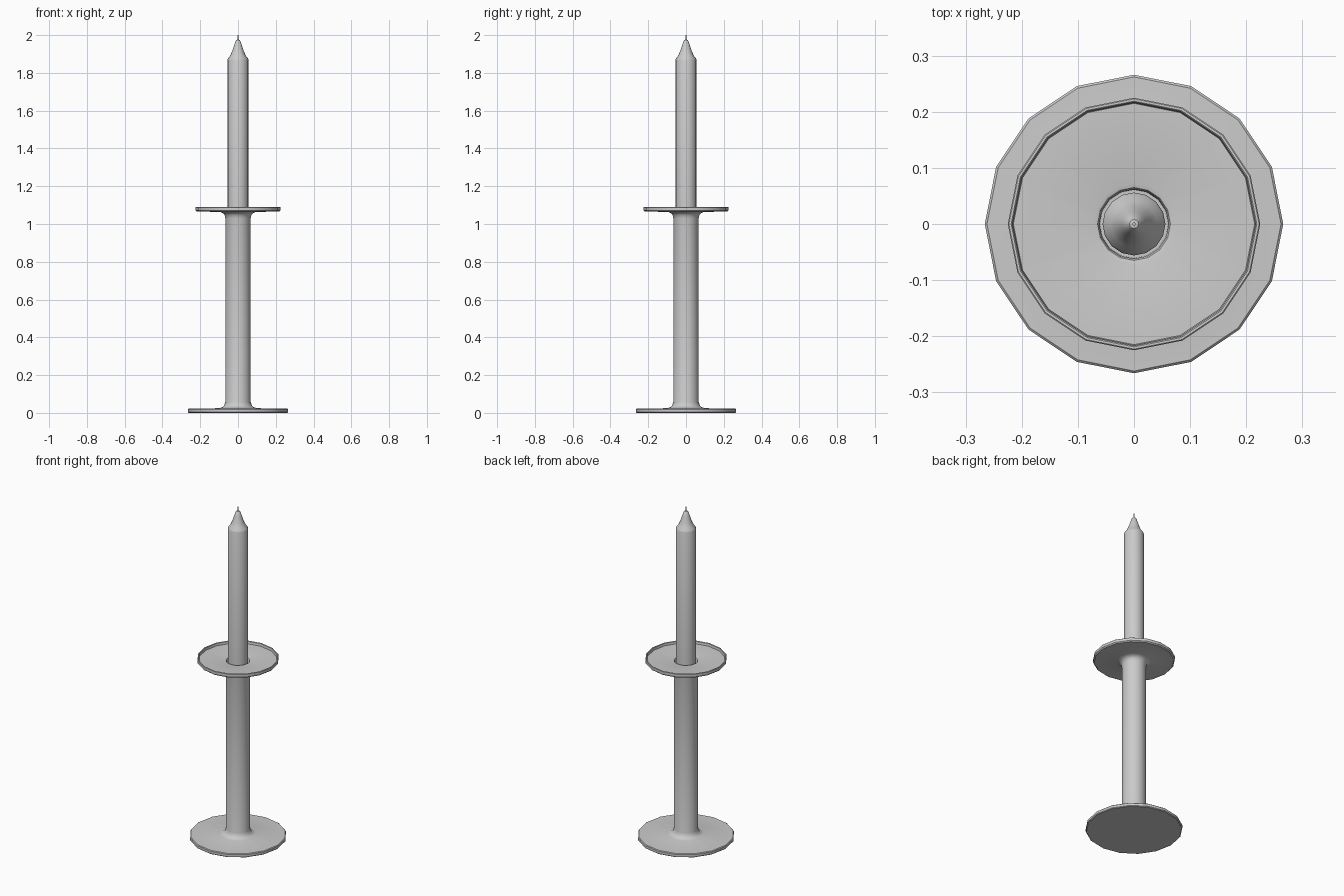
import bpy
import math

cube = bpy.data.objects.get("Cube")
if cube:
    bpy.data.objects.remove(cube, do_unlink=True)

SIDES = 16

grey = bpy.data.materials.new("plain grey")
grey.use_nodes = True
colour = (0.6, 0.6, 0.6, 1)
grey.diffuse_color = colour
grey.node_tree.nodes["Principled BSDF"].inputs["Base Color"].default_value = colour


def lathe(name, profile):
    """Revolve (radius, height) points around z; ends on the axis are closed."""
    verts, faces, rings = [], [], []
    for r, z in profile:
        count = SIDES if r > 0 else 1
        start = len(verts)
        for i in range(count):
            a = math.tau * i / SIDES
            verts.append((r * math.cos(a), r * math.sin(a), z))
        rings.append([start + i % count for i in range(SIDES)])
    for low, high in zip(rings, rings[1:]):
        for i in range(SIDES):
            j = (i + 1) % SIDES
            quad = [low[i], low[j], high[j], high[i]]
            faces.append(list(dict.fromkeys(quad)))
    mesh = bpy.data.meshes.new(name)
    mesh.from_pydata(verts, [], faces)
    mesh.materials.append(grey)
    obj = bpy.data.objects.new(name, mesh)
    bpy.context.collection.objects.link(obj)
    bpy.ops.object.select_all(action="DESELECT")
    obj.select_set(True)
    bpy.context.view_layer.objects.active = obj
    bpy.ops.object.shade_smooth_by_angle(angle=math.radians(35))
    return obj


# Base disc, flared stem, rimmed drip dish and candle socket
lathe("holder", [
    (0, 0), (0.262, 0), (0.266, 0.004), (0.266, 0.018), (0.262, 0.022),
    (0.098, 0.025), (0.083, 0.030), (0.073, 0.040), (0.067, 0.058),
    (0.067, 1.030), (0.071, 1.048), (0.080, 1.058), (0.095, 1.064),
    (0.219, 1.066), (0.225, 1.072), (0.225, 1.088), (0.223, 1.090),
    (0.219, 1.090), (0.217, 1.088), (0.215, 1.074), (0.072, 1.072),
    (0.065, 1.070), (0.062, 1.064), (0.061, 1.000), (0, 1.000),
])

# Candle with a tapered, slightly concave tip
lathe("candle", [
    (0, 1.000), (0.056, 1.000), (0.056, 1.868), (0.053, 1.876),
    (0.042, 1.890), (0.031, 1.915), (0.022, 1.942), (0.014, 1.966),
    (0.008, 1.975), (0, 1.977),
])

# Wick
lathe("wick", [(0, 1.965), (0.003, 1.965), (0.003, 2.0), (0, 2.0)])
